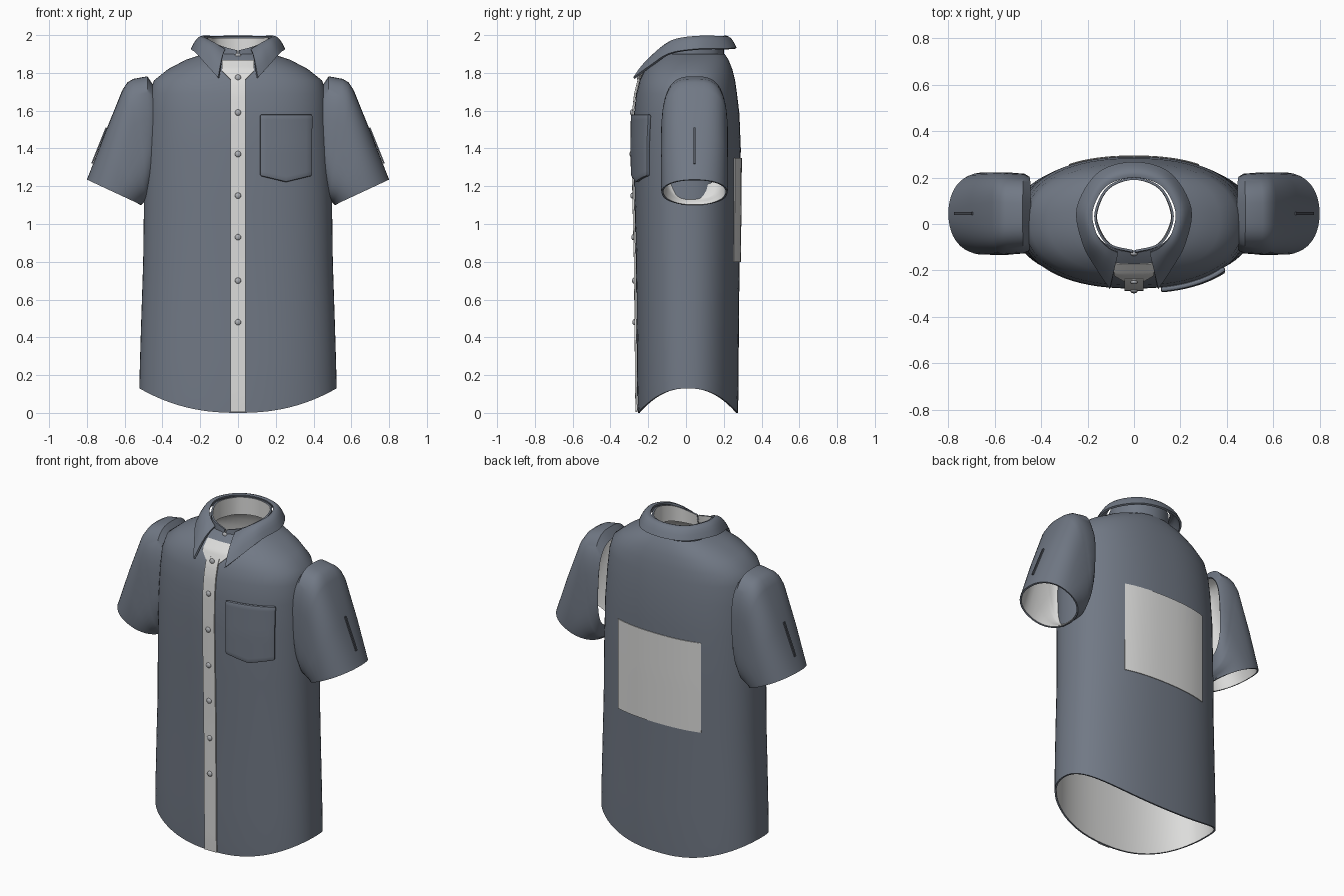
import bpy
import bmesh
from math import sin, cos, pi, radians, copysign
from mathutils import Vector
from mathutils.bvhtree import BVHTree

cube = bpy.data.objects.get("Cube")
if cube:
    bpy.data.objects.remove(cube, do_unlink=True)


def material(name, rgb):
    m = bpy.data.materials.new(name)
    m.use_nodes = True
    m.diffuse_color = (*rgb, 1)
    m.node_tree.nodes["Principled BSDF"].inputs["Base Color"].default_value = (*rgb, 1)
    return m


SLATE = material("slate fabric", (0.165, 0.19, 0.235))
LIGHT = material("light lining", (0.72, 0.72, 0.71))
GREY = material("button grey", (0.42, 0.43, 0.45))
DARK = material("dark seam", (0.08, 0.09, 0.11))


def loft(name, rails, mats, closed=False):
    """Skin a grid of quads across a list of equal-length rails."""
    bm = bmesh.new()
    grid = [[bm.verts.new(p) for p in rail] for rail in rails]
    n = len(rails[0])
    for a, b in zip(grid, grid[1:]):
        for j in range(n if closed else n - 1):
            k = (j + 1) % n
            bm.faces.new((a[j], a[k], b[k], b[j]))
    mesh = bpy.data.meshes.new(name)
    bm.to_mesh(mesh)
    bm.free()
    ob = bpy.data.objects.new(name, mesh)
    bpy.context.collection.objects.link(ob)
    for m in mats:
        mesh.materials.append(m)
    return ob


def finish(ob, thickness=0.0, offset=-1, lined=False, mirror=False, bevel=0.0):
    """Add modifiers, apply them and smooth the shading."""
    if mirror:
        ob.modifiers.new("Mirror", 'MIRROR')
    if thickness:
        s = ob.modifiers.new("Thickness", 'SOLIDIFY')
        s.thickness = thickness
        s.offset = offset
        s.material_offset = 1 if lined else 0
    if bevel:
        b = ob.modifiers.new("Bevel", 'BEVEL')
        b.width = bevel
        b.segments = 2
        b.limit_method = 'ANGLE'
        b.angle_limit = radians(40)
    bpy.ops.object.select_all(action='DESELECT')
    ob.select_set(True)
    bpy.context.view_layer.objects.active = ob
    bpy.ops.object.convert(target='MESH')
    bpy.ops.object.shade_smooth_by_angle(angle=radians(42))


def spow(v, e):
    return copysign(abs(v) ** (2 / e), v)


def smooth_path(pts, steps=6):
    """Catmull-Rom curve through the points."""
    p = [Vector(q) for q in pts]
    p = [2 * p[0] - p[1]] + p + [2 * p[-1] - p[-2]]
    out = []
    for a, b, c, d in zip(p, p[1:], p[2:], p[3:]):
        for s in range(steps):
            t = s / steps
            out.append(0.5 * (2 * b + (c - a) * t + (2 * a - 5 * b + 4 * c - d) * t * t
                              + (3 * b - a - 3 * c + d) * t ** 3))
    return out + [p[-2]]


def around_neck(half):
    """Curve from the left front round the back to the right front."""
    half = [(0 - half[1][0], half[1][1], half[1][2])] + half
    path = smooth_path(half)[6:]
    return [Vector((-v.x, v.y, v.z)) for v in reversed(path[1:])] + path


# Torso: side height, half width, front y, back y, drop at front and back
SEG = 72
torso_rings = [
    (0.13, 0.522, -0.255, 0.275, -0.13), (0.20, 0.521, -0.258, 0.277, -0.12),
    (0.34, 0.517, -0.26, 0.279, -0.05), (0.5, 0.512, -0.262, 0.28, 0),
    (0.8, 0.502, -0.265, 0.284, 0), (1.1, 0.498, -0.272, 0.288, 0),
    (1.4, 0.49, -0.278, 0.29, 0), (1.58, 0.478, -0.276, 0.283, 0),
    (1.69, 0.468, -0.264, 0.27, 0), (1.76, 0.445, -0.246, 0.26, 0),
    (1.82, 0.37, -0.215, 0.245, 0), (1.87, 0.275, -0.165, 0.225, 0),
    (1.9, 0.185, -0.12, 0.205, 0)]
rails = []
for z, hx, yf, yb, drop in torso_rings:
    ring = []
    for j in range(SEG):
        a = 2 * pi * j / SEG
        ring.append((hx * spow(cos(a), 2.3),
                     (yf + yb) / 2 + (yb - yf) / 2 * spow(sin(a), 2.3),
                     z + drop * sin(a) ** 2))
    rails.append(ring)
torso = loft("torso", rails, [SLATE, LIGHT], closed=True)
bm = bmesh.new()
bm.from_mesh(torso.data)
tree = BVHTree.FromBMesh(bm)
bm.free()
finish(torso, 0.01, lined=True)


def surface_y(x, z, side):
    hit = tree.ray_cast(Vector((x, side * 2, z)), Vector((0, -side, 0)))[0]
    return hit.y if hit else side * 0.25


def drape(name, cols, side, mat, gap, thick, rows=12, bevel=0.0, sub=4):
    """Lay a panel on the torso; cols are (x, low z, high z)."""
    fine = []
    for a, b in zip(cols, cols[1:]):
        fine += [Vector(a).lerp(Vector(b), s / sub) for s in range(sub)]
    fine.append(Vector(cols[-1]))
    grid = []
    for i in range(rows + 1):
        t = i / rows
        row = []
        for x, lo, hi in fine:
            z = lo + (hi - lo) * t
            row.append((x, surface_y(x, z, side) + side * gap, z))
        grid.append(row)
    if side > 0:
        grid.reverse()
    finish(loft(name, grid, [mat]), thick, offset=1, bevel=bevel)


# Panels on the torso
drape("placket", [(-0.04, 0.004, 1.79), (0.04, 0.004, 1.79)], -1, LIGHT, 0.002, 0.009, rows=60)
drape("throat_panel", [(-0.085, 1.81, 1.865), (-0.04, 1.765, 1.865),
                       (0.04, 1.765, 1.865), (0.085, 1.81, 1.865)], -1, LIGHT, 0.002, 0.005)
drape("back_panel", [(-0.28, 0.8, 1.35), (0.28, 0.8, 1.35)], 1, LIGHT, 0.002, 0.004, sub=20)
drape("chest_pocket", [(0.115, 1.255, 1.58), (0.25, 1.222, 1.58), (0.385, 1.255, 1.58)],
      -1, SLATE, 0.0, 0.022, bevel=0.009)

# Sleeves: top point, bottom point, half depth, squareness
sleeve_rings = [
    ((0.445, 1.73), (0.46, 1.2), 0.16, 3), ((0.48, 1.782), (0.465, 1.17), 0.172, 3),
    ((0.555, 1.768), (0.475, 1.14), 0.175, 3.1), ((0.585, 1.75), (0.48, 1.13), 0.176, 3.2),
    ((0.612, 1.71), (0.485, 1.125), 0.178, 3.2), ((0.705, 1.48), (0.5, 1.112), 0.178, 2.7),
    ((0.79, 1.26), (0.509, 1.105), 0.177, 2.2), ((0.8, 1.235), (0.51, 1.1), 0.174, 2.2)]
rails = []
for (tx, tz), (bx, bz), depth, e in sleeve_rings:
    ring = []
    for j in range(48):
        a = 2 * pi * j / 48
        c = spow(cos(a), e) / 2
        ring.append(((tx + bx) / 2 + (tx - bx) * c,
                     0.045 - depth * spow(sin(a), e),
                     (tz + bz) / 2 + (tz - bz) * c))
    rails.append(ring)
finish(loft("sleeves", rails, [SLATE, LIGHT], closed=True), 0.01, lined=True, mirror=True)

# Sleeve darts
dart = [[(0.697, 0.039, 1.51), (0.773, 0.039, 1.32)], [(0.697, 0.051, 1.51), (0.773, 0.051, 1.32)]]
finish(loft("sleeve_darts", dart, [DARK]), 0.008, offset=0, mirror=True)

# Collar stand
stand_top = around_neck([(0, 0.2, 1.985), (0.115, 0.16, 1.985), (0.17, 0.05, 1.985),
                         (0.152, -0.04, 1.97), (0.1, -0.098, 1.945), (0.006, -0.122, 1.92)])
stand_low = around_neck([(0, 0.2, 1.88), (0.115, 0.158, 1.88), (0.168, 0.048, 1.88),
                         (0.15, -0.035, 1.875), (0.1, -0.098, 1.86), (0.006, -0.132, 1.85)])
finish(loft("collar_stand", [stand_top, stand_low], [SLATE, LIGHT]), 0.01, lined=True)

# Folded collar leaf
fold = around_neck([(0, 0.2, 1.993), (0.12, 0.162, 1.993), (0.178, 0.055, 1.993),
                    (0.16, -0.045, 1.98), (0.115, -0.1, 1.955), (0.068, -0.125, 1.925)])
edge = around_neck([(0, 0.268, 1.932), (0.155, 0.222, 1.93), (0.247, 0.07, 1.928),
                    (0.222, -0.085, 1.905), (0.165, -0.19, 1.84), (0.105, -0.28, 1.775)])
leaf = []
for i in range(6):
    t = i / 5
    leaf.append([f.lerp(g, t) + Vector((0, 0, 0.1 * t * (1 - t))) for f, g in zip(fold, edge)])
finish(loft("collar_leaf", leaf, [SLATE]), 0.012)

# Buttons
spots = [(z, surface_y(0, z, -1) - 0.012) for z in (1.775, 1.59, 1.37, 1.15, 0.93, 0.70, 0.48)]
for z, y in spots + [(1.89, -0.128)]:
    bpy.ops.mesh.primitive_uv_sphere_add(segments=16, ring_count=10, radius=0.016,
                                         location=(0, y, z))
    button = bpy.context.object
    button.name = "button"
    button.scale.y = 0.6
    button.data.materials.append(GREY)
    bpy.ops.object.shade_smooth()
